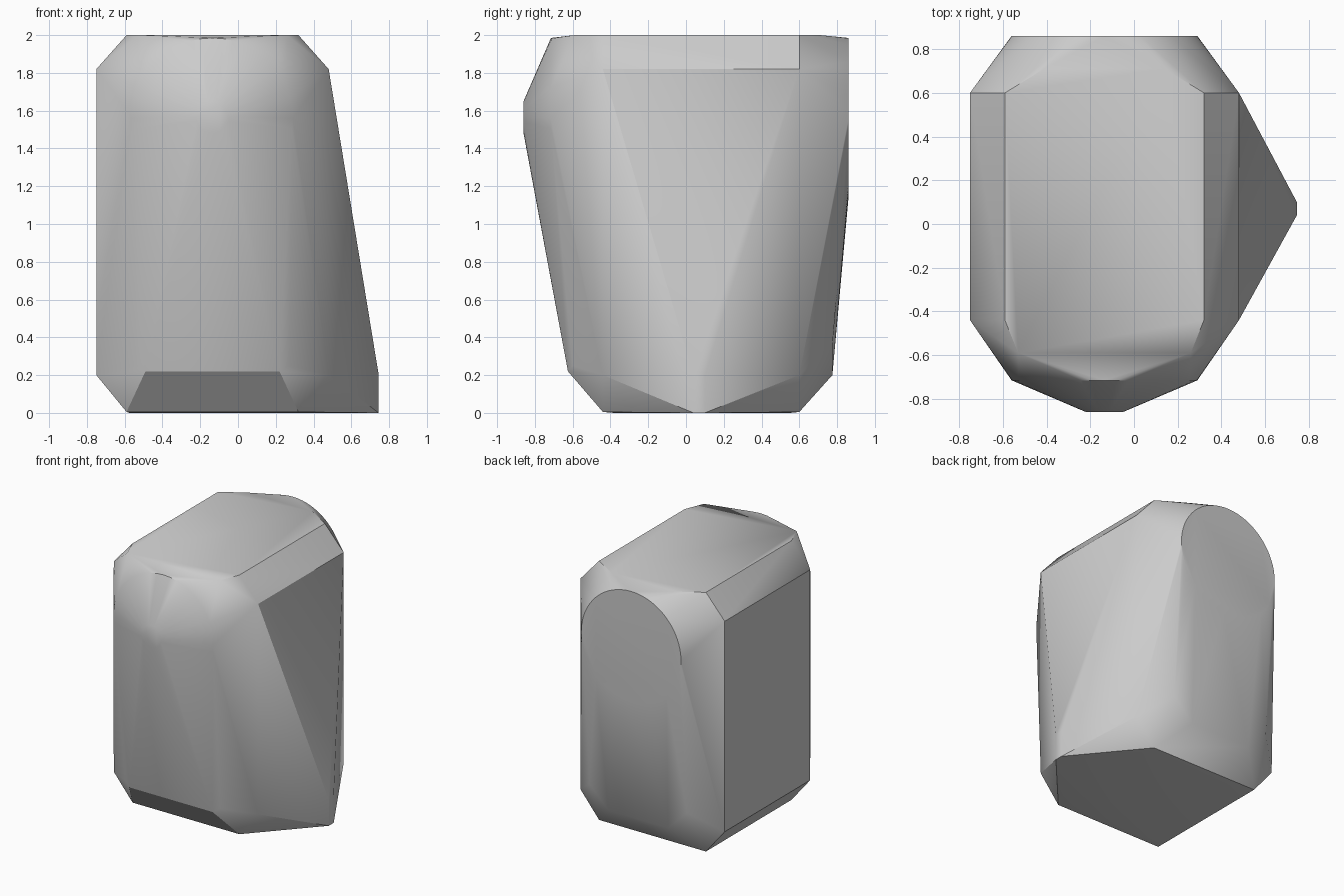
import bpy, bmesh, math

cube = bpy.data.objects.get("Cube")
if cube:
    bpy.data.objects.remove(cube, do_unlink=True)

MID = -0.135  # centre line of the block


def pair(dx, y, z):
    """Two points mirrored about the centre line."""
    return [(MID - dx, y, z), (MID + dx, y, z)]


def disc(y, z, radius, count):
    """Ring of points facing front or back."""
    steps = [2 * math.pi * i / count for i in range(count)]
    return [(MID + radius * math.cos(a), y, z + radius * math.sin(a)) for a in steps]


points = []

# Chamfered core block
for y in (-0.44, 0.6):
    for z in (0.2, 1.82):
        points += pair(0.615, y, z)
    for z in (0.005, 2):
        points += pair(0.455, y, z)

# Corner cuts of the top
points += pair(0.395, -0.59, 2) + pair(0.275, 0.71, 2)

# Rounded front and back ends
points += disc(-0.715, 1.56, 0.425, 48)
points += disc(-0.86, 1.565, 0.085, 24)
points += disc(0.86, 1.56, 0.425, 64)

# Lower front and lower back bevels
points += pair(0.355, -0.625, 0.22) + pair(0.405, -0.6, 0.25)
points += pair(0.255, 0.775, 0.2) + pair(0.415, 0.775, 0.36)

# Side spur at the foot
for y in (0.04, 0.1):
    points += [(0.745, y, 0), (0.745, y, 0.2)]

# Flat base just inside the core
for y in (-0.38, 0.55):
    points += pair(0.44, y, 0)

# Wrap the points in one convex skin
bm = bmesh.new()
for p in points:
    bm.verts.new(p)
result = bmesh.ops.convex_hull(bm, input=bm.verts[:])
loose = {g for g in result["geom_interior"] + result["geom_unused"]
         if isinstance(g, bmesh.types.BMVert)}
bmesh.ops.delete(bm, geom=list(loose), context="VERTS")
bmesh.ops.dissolve_limit(bm, angle_limit=math.radians(0.5),
                         verts=bm.verts[:], edges=bm.edges[:])
bmesh.ops.recalc_face_normals(bm, faces=bm.faces[:])

mesh = bpy.data.meshes.new("faceted_block")
bm.to_mesh(mesh)
bm.free()
block = bpy.data.objects.new("faceted_block", mesh)
bpy.context.collection.objects.link(block)

# Plain grey
grey = bpy.data.materials.new("plain_grey")
grey.use_nodes = True
colour = (0.6, 0.6, 0.6, 1)
grey.diffuse_color = colour
grey.node_tree.nodes["Principled BSDF"].inputs["Base Color"].default_value = colour
mesh.materials.append(grey)

# Smooth shading with sharp chamfers
bpy.context.view_layer.objects.active = block
block.select_set(True)
bpy.ops.object.shade_smooth_by_angle(angle=math.radians(30))
